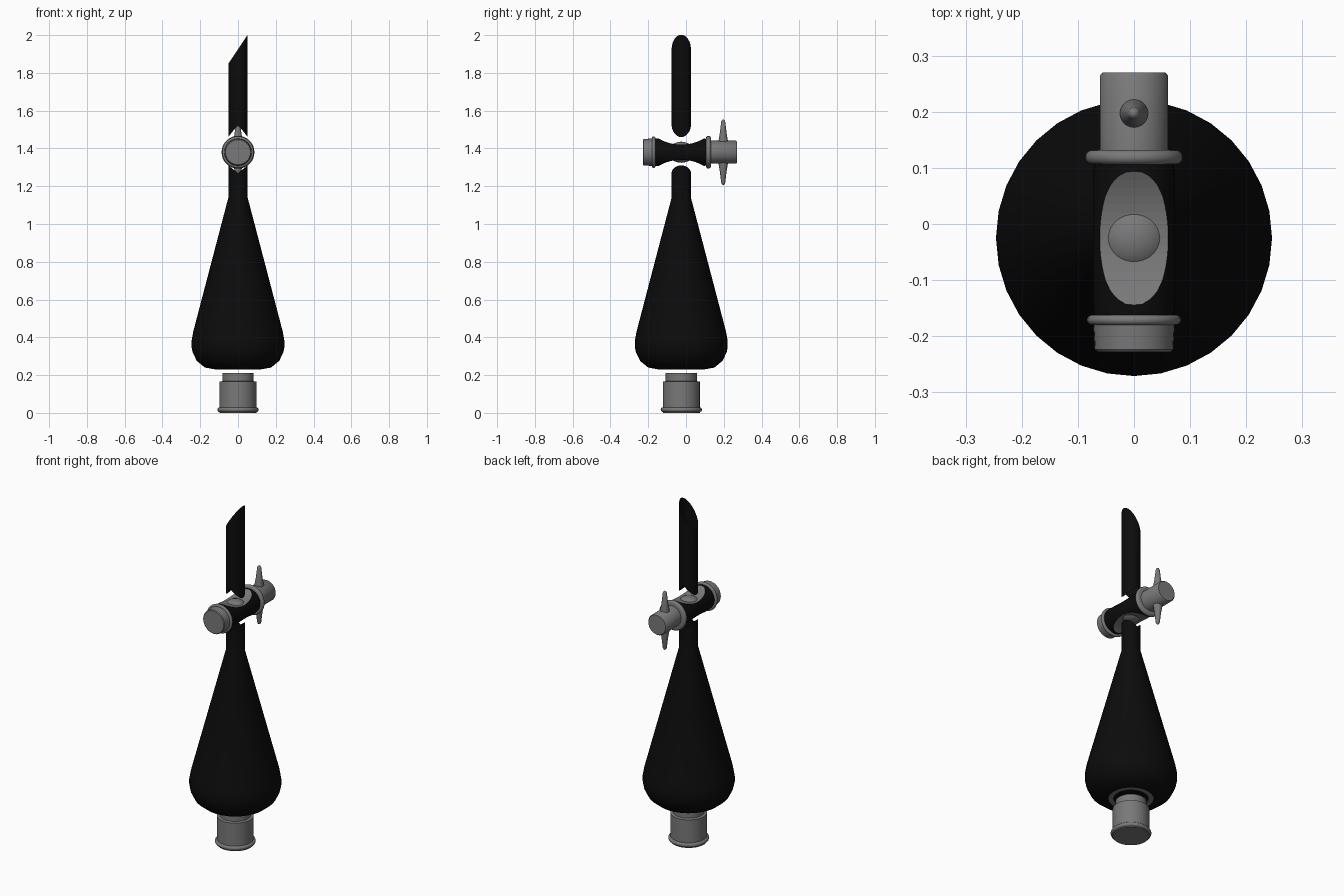
import bpy, bmesh, math
from mathutils import Matrix, Vector

cube = bpy.data.objects.get("Cube")
if cube:
    bpy.data.objects.remove(cube, do_unlink=True)


def material(name, value):
    m = bpy.data.materials.new(name)
    m.use_nodes = True
    m.diffuse_color = (value, value, value, 1)
    m.node_tree.nodes["Principled BSDF"].inputs["Base Color"].default_value = m.diffuse_color
    return m


BLACK = material("black glass", 0.0035)
GREY = material("grey", 0.19)
AXIS_Y = -0.025      # vertical axis of the vessel
VALVE_Z = 1.38       # height of the valve axis
SIDES = 32
ALONG_Y = Matrix.Translation((0, 0, VALVE_Z)) @ Matrix.Rotation(-math.pi / 2, 4, "X")
UPRIGHT = Matrix.Translation((0, AXIS_Y, 0))


def lathe(name, profile, mat, place=UPRIGHT, trim=None):
    """Spin (radius, height) points about z; trim(ring, x, z) may move heights."""
    bm = bmesh.new()
    rings = []
    for k, (r, h) in enumerate(profile):
        ring = []
        for i in range(SIDES):
            a = math.tau * i / SIDES
            x, y = r * math.cos(a), r * math.sin(a)
            ring.append(bm.verts.new((x, y, trim(k, x, h) if trim else h)))
        rings.append(ring)
    for low, high in zip(rings, rings[1:]):
        for i in range(SIDES):
            j = (i + 1) % SIDES
            bm.faces.new((low[i], low[j], high[j], high[i]))
    bmesh.ops.remove_doubles(bm, verts=bm.verts, dist=1e-5)
    bmesh.ops.recalc_face_normals(bm, faces=bm.faces)
    bm.transform(place)
    mesh = bpy.data.meshes.new(name)
    bm.to_mesh(mesh)
    bm.free()
    mesh.materials.append(mat)
    ob = bpy.data.objects.new(name, mesh)
    bpy.context.collection.objects.link(ob)
    bpy.ops.object.select_all(action="DESELECT")
    ob.select_set(True)
    bpy.context.view_layer.objects.active = ob
    bpy.ops.object.shade_smooth_by_angle(angle=math.radians(40))
    return ob


def bead(inner, outer, h0, h1):
    """Profile of a solid disc with a rounded rim."""
    half = (h1 - h0) / 2
    pts = [(inner, h0)]
    for i in range(9):
        a = math.pi * (i / 8 - 0.5)
        pts.append((outer - half + half * math.cos(a), h0 + half + half * math.sin(a)))
    return pts + [(inner, h1)]


# Vessel: pear-shaped body running into the lower stem, whose end is saddle cut
R = 0.051
body = [(0.12, 0.23), (0.175, 0.24), (0.218, 0.275), (0.24, 0.32), (0.246, 0.35),
        (0.246, 0.38), (0.237, 0.43), (R, 1.14), (R, 1.27)]
lathe("vessel_body", body, BLACK,
      trim=lambda k, x, z: z + 0.04 * abs(x) / R if k == len(body) - 1 else z)
lathe("mouth_rim", [(0.12, 0.23), (0.093, 0.23)], GREY)
lathe("mouth_recess", [(0.093, 0.23), (0.093, 0.25), (0, 0.25)], BLACK)

# Upper stem: slanted tip, saddle cut at the valve
lathe("upper_stem", [(R, 1.52), (R, 1.925)], BLACK,
      trim=lambda k, x, z: z + 1.5 * x if k else z - 0.06 * (abs(x) / R) ** 1.2)

# Stopper under the vessel
lathe("stopper", [(0, 0.0), (0.098, 0.0), (0.098, 0.165), (0.083, 0.168),
                  (0.083, 0.212), (0, 0.212)], GREY)
lathe("stopper_ring", bead(0, 0.109, 0.004, 0.03), GREY)

# Valve barrel with concave grey cuts above and below
barrel = lathe("valve_barrel", [(0, -0.17), (0.071, -0.17), (0.073, -0.14), (0.073, 0.09),
                                (0.069, 0.12), (0, 0.12)], BLACK, ALONG_Y)
barrel.data.materials.append(GREY)
CUT_R = 0.235
for side in (1, -1):
    bpy.ops.mesh.primitive_cylinder_add(
        vertices=96, radius=CUT_R, depth=0.4, rotation=(0, math.pi / 2, 0),
        location=(0, AXIS_Y, VALVE_Z + side * (0.04 + CUT_R)))
    cutter = bpy.context.object
    cutter.name = "barrel_cutter"
    cutter.data.materials.append(GREY)
    cutter.hide_render = True
    cutter.hide_set(True)
    mod = barrel.modifiers.new("cut", "BOOLEAN")
    mod.operation = "DIFFERENCE"
    mod.solver = "EXACT"
    mod.material_mode = "TRANSFER"
    mod.object = cutter
    bpy.context.view_layer.objects.active = barrel
    bpy.ops.object.modifier_apply(modifier=mod.name)
    bpy.data.objects.remove(cutter, do_unlink=True)

# Low grey crown at the centre of each cut
lathe("valve_crown", [(0, -0.056), (0.02, -0.053), (0.04, -0.046), (0.048, -0.038),
                      (0.048, 0.038), (0.04, 0.046), (0.02, 0.053), (0, 0.056)],
      GREY, Matrix.Translation((0, AXIS_Y, VALVE_Z)))

# Plug ends and retaining rings
lathe("front_cap", [(0, -0.228), (0.066, -0.228), (0.07, -0.224), (0.073, -0.17),
                    (0, -0.17)], GREY, ALONG_Y)
lathe("front_ring", bead(0, 0.084, -0.18, -0.162), GREY, ALONG_Y)
lathe("plug_handle", [(0, 0.11), (0.061, 0.11), (0.061, 0.264), (0.056, 0.27),
                      (0, 0.27)], GREY, ALONG_Y)
lathe("back_ring", bead(0, 0.087, 0.106, 0.132), GREY, ALONG_Y)

# Tapered wings of the handle
for name, turn in (("upper_wing", 0), ("lower_wing", math.pi)):
    place = Matrix.Translation((0, 0.197, VALVE_Z)) @ Matrix.Rotation(turn, 4, "X")
    lathe(name, [(0, 0.03), (0.025, 0.03), (0.025, 0.06), (0.018, 0.1), (0.011, 0.16),
                 (0.007, 0.17), (0, 0.174)], GREY, place)
